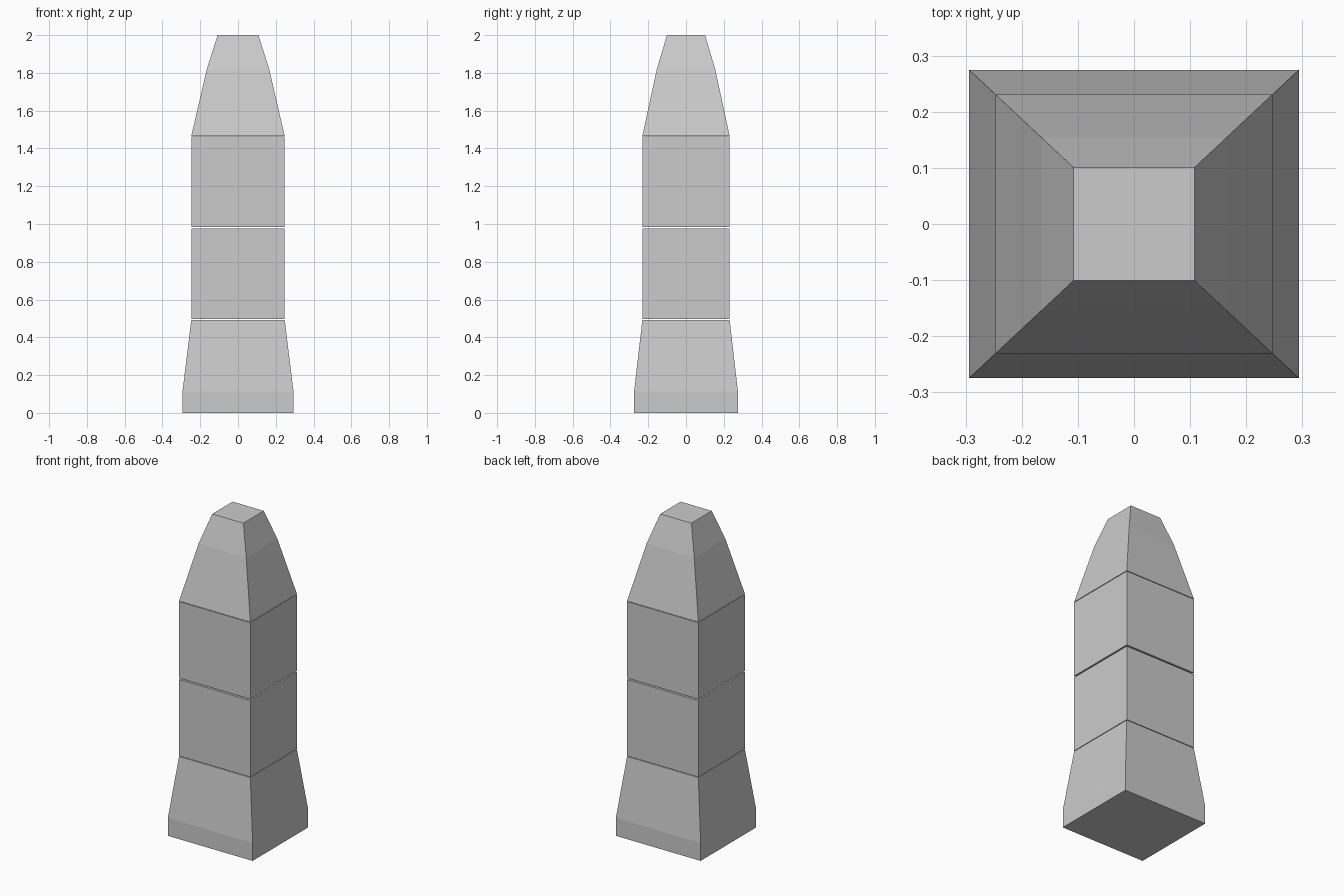
import bpy
import bmesh

cube = bpy.data.objects.get("Cube")
if cube:
    bpy.data.objects.remove(cube, do_unlink=True)

# Single plain grey
GREY = (0.6, 0.6, 0.6, 1.0)
mat = bpy.data.materials.new("light_grey")
mat.use_nodes = True
mat.diffuse_color = GREY
mat.node_tree.nodes["Principled BSDF"].inputs["Base Color"].default_value = GREY

DEPTH_RATIO = 0.935  # depth relative to width


def tower_section(name, profile):
    """Closed rectangular loft through (half width, height) rings."""
    bm = bmesh.new()
    rings = []
    for half, z in profile:
        d = half * DEPTH_RATIO
        rings.append([bm.verts.new((sx * half, sy * d, z))
                      for sx, sy in ((-1, -1), (1, -1), (1, 1), (-1, 1))])
    for low, high in zip(rings, rings[1:]):
        for i in range(4):
            j = (i + 1) % 4
            bm.faces.new((low[i], low[j], high[j], high[i]))
    bm.faces.new(rings[0][::-1])
    bm.faces.new(rings[-1])
    mesh = bpy.data.meshes.new(name)
    bm.to_mesh(mesh)
    bm.free()
    mesh.materials.append(mat)
    obj = bpy.data.objects.new(name, mesh)
    bpy.context.collection.objects.link(obj)
    return obj


# Flared foot, two straight blocks and a tapering cap, with thin joints between
tower_section("base", [(0.294, 0), (0.294, 0.112), (0.247, 0.493)])
tower_section("lower_block", [(0.247, 0.497), (0.247, 0.975)])
tower_section("upper_block", [(0.247, 0.984), (0.247, 1.463)])
tower_section("tapered_cap", [(0.247, 1.467), (0.165, 1.82), (0.108, 2.0)])
